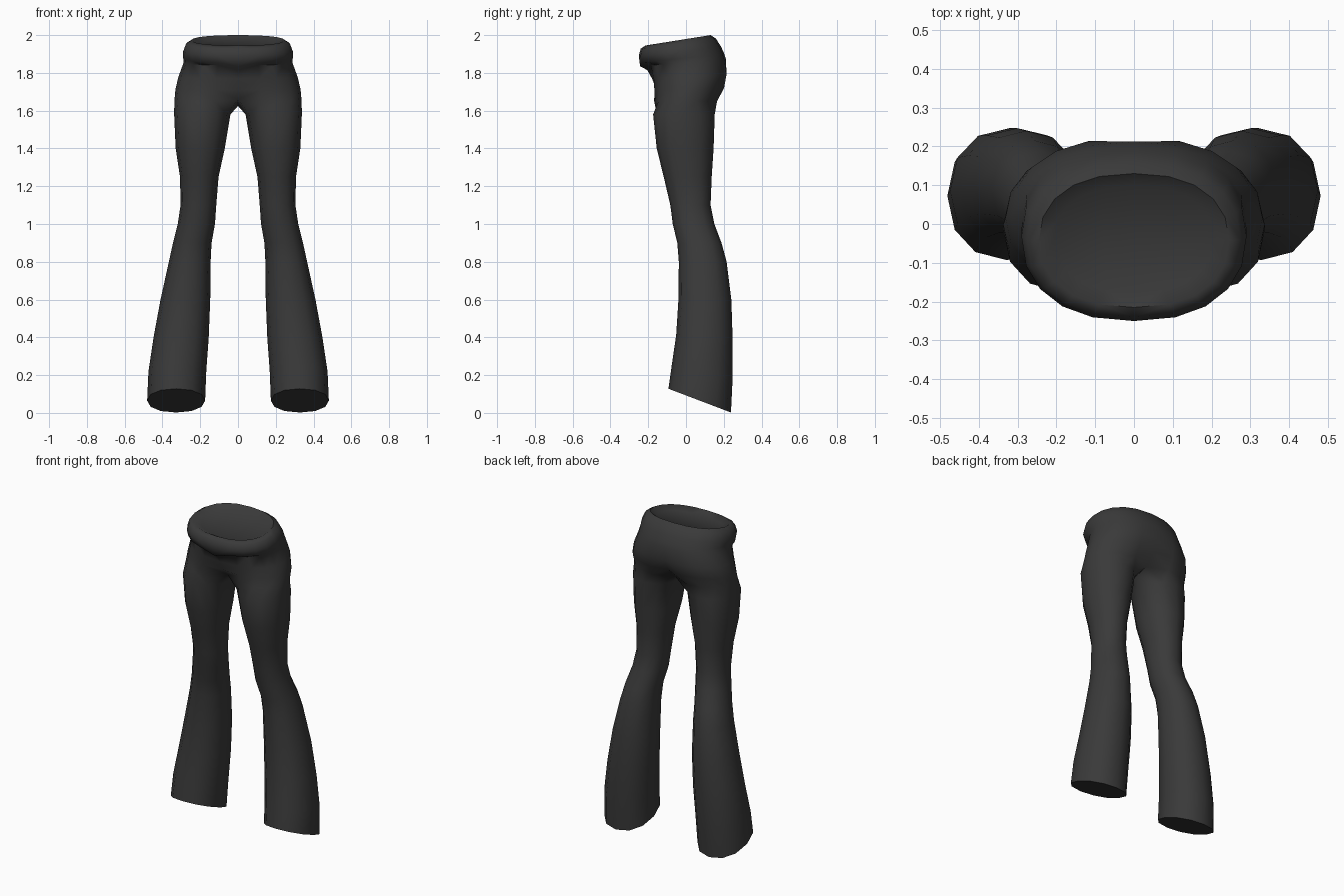
import bpy, bmesh, math

if "Cube" in bpy.data.objects:
    bpy.data.objects.remove(bpy.data.objects["Cube"])

cloth = bpy.data.materials.new("charcoal cloth")
cloth.diffuse_color = (0.042, 0.042, 0.042, 1)
cloth.use_nodes = True
cloth.node_tree.nodes["Principled BSDF"].inputs["Base Color"].default_value = cloth.diffuse_color

bm = bmesh.new()


def power(v, e):
    return math.copysign(abs(v) ** e, v)


def hip_ring(w, yf, yb, zf, zb, front=None, back=None):
    """Right half of a hip section, from back centre round to front centre."""
    cy, ry = (yf + yb) / 2, (yb - yf) / 2
    pts = []
    for j in range(11):
        t = math.pi / 2 - j * math.pi / 10
        s = power(math.sin(t), 0.9)
        pts.append([w * power(math.cos(t), 0.85) if 0 < j < 10 else 0,
                    cy + ry * s, (zf + zb) / 2 + (zb - zf) / 2 * s])
    if back:
        pts[0][1:] = back
    if front:
        pts[10][1:] = front
    return [bm.verts.new(p) for p in pts]


def leg_ring(z, xi, xo, yf, yb, slope):
    """Closed leg section; the last point lies on the inner side."""
    cx, rx, cy, ry = (xi + xo) / 2, (xo - xi) / 2, (yf + yb) / 2, (yb - yf) / 2
    ring = []
    for k in range(12):
        a = math.radians(150 - 30 * k)
        dy = ry * power(math.sin(a), 0.92)
        ring.append(bm.verts.new((cx + rx * power(math.cos(a), 0.92),
                                  cy + dy, z - slope * dy)))
    return ring


def bridge(a, b, closed):
    n = len(a)
    for i in range(n if closed else n - 1):
        j = (i + 1) % n
        bm.faces.new((a[i], a[j], b[j], b[i]))


# Waist opening, rolled waistband, hips and crotch: width, front y, back y, front z, back z
hips = [
    hip_ring(0.205, -0.175, 0.100, 1.925, 1.975),
    hip_ring(0.245, -0.215, 0.130, 1.945, 2.000),
    hip_ring(0.275, -0.240, 0.158, 1.928, 1.982),
    hip_ring(0.290, -0.250, 0.185, 1.890, 1.940),
    hip_ring(0.290, -0.238, 0.203, 1.853, 1.900, front=(-0.243, 1.835)),
    hip_ring(0.288, -0.195, 0.212, 1.840, 1.870, front=(-0.205, 1.815)),
    hip_ring(0.315, -0.180, 0.223, 1.770, 1.790, back=(0.212, 1.79)),
    hip_ring(0.331, -0.176, 0.210, 1.710, 1.720, front=(-0.155, 1.71), back=(0.18, 1.72)),
    hip_ring(0.337, -0.176, 0.172, 1.650, 1.650, front=(-0.105, 1.66), back=(0.11, 1.65)),
]
for a, b in zip(hips, hips[1:]):
    bridge(a, b, False)
bm.faces.new(hips[0])

# Flared leg: z, inner x, outer x, front y, back y, slope
crotch = bm.verts.new((0, 0.0, 1.625))
rings = [hips[-1] + [crotch]]
for section in [
    (1.58, 0.040, 0.338, -0.174, 0.152, 0),
    (1.40, 0.070, 0.330, -0.155, 0.146, 0),
    (1.25, 0.103, 0.307, -0.118, 0.136, 0),
    (1.10, 0.115, 0.304, -0.083, 0.130, 0),
    (1.00, 0.122, 0.319, -0.070, 0.150, 0),
    (0.90, 0.140, 0.344, -0.046, 0.188, 0),
    (0.80, 0.145, 0.366, -0.038, 0.215, 0),
    (0.60, 0.147, 0.410, -0.040, 0.240, 0),
    (0.40, 0.155, 0.447, -0.052, 0.247, 0.08),
    (0.22, 0.168, 0.474, -0.075, 0.247, 0.22),
    (0.065, 0.174, 0.481, -0.093, 0.238, 0.38),
]:
    rings.append(leg_ring(*section))
for a, b in zip(rings, rings[1:]):
    bridge(a, b, True)

# Closed hem
bm.faces.new(rings[-1])

# Mirror the left half
bmesh.ops.mirror(bm, geom=bm.verts[:] + bm.edges[:] + bm.faces[:],
                 axis='X', merge_dist=0.0005)
bmesh.ops.remove_doubles(bm, verts=bm.verts[:], dist=0.0005)
bmesh.ops.recalc_face_normals(bm, faces=bm.faces[:])

mesh = bpy.data.meshes.new("flared_trousers")
bm.to_mesh(mesh)
bm.free()
mesh.materials.append(cloth)
trousers = bpy.data.objects.new("flared_trousers", mesh)
bpy.context.collection.objects.link(trousers)
bpy.context.view_layer.objects.active = trousers
trousers.select_set(True)
bpy.ops.object.shade_smooth_by_angle(angle=math.radians(60))
